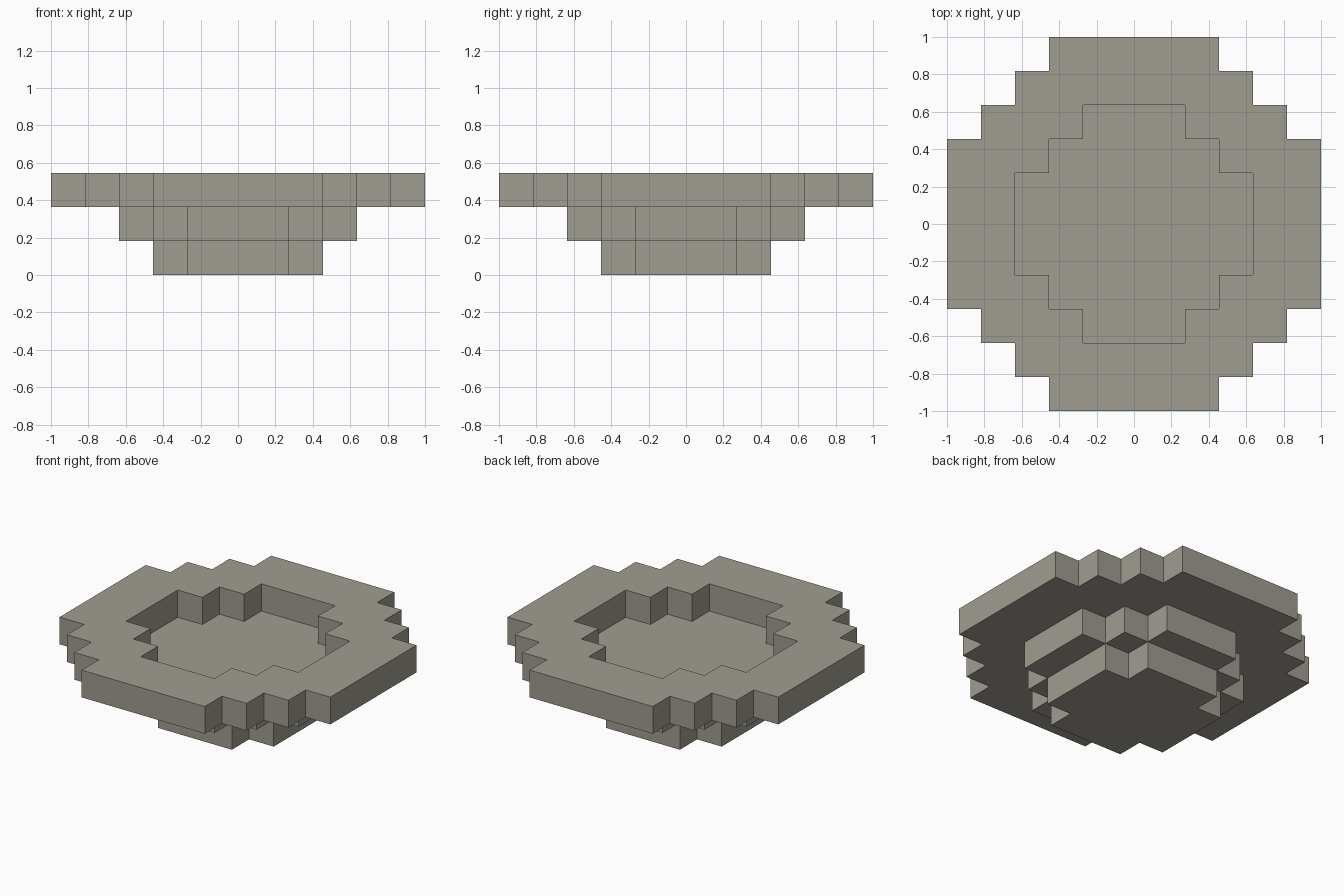
import bpy, bmesh
from mathutils import Vector

if "Cube" in bpy.data.objects:
    bpy.data.objects.remove(bpy.data.objects["Cube"])

U = 2 / 11  # block size: the bowl is 11 blocks across

stone = bpy.data.materials.new("warm grey stone")
stone.diffuse_color = (0.352, 0.335, 0.287, 1)
stone.use_nodes = True
stone.node_tree.nodes["Principled BSDF"].inputs["Base Color"].default_value = stone.diffuse_color


def disc(reach, level):
    """Stepped disc of blocks: corners trimmed by a diagonal limit."""
    limit = {2: 3, 3: 4, 5: 7}[reach]
    r = range(-reach, reach + 1)
    return {(x, y, level) for x in r for y in r if abs(x) + abs(y) <= limit}


# Three layers: foot, bowl floor, and the wide rim around the opening
layers = {
    "bowl_foot": disc(2, 0),
    "bowl_floor": disc(3, 1),
    "bowl_rim": disc(5, 2) - disc(3, 2),
}
filled = set().union(*layers.values())


def build(name, cells):
    """Make only the block faces that are exposed to air."""
    bm = bmesh.new()
    for c in cells:
        centre = Vector((c[0], c[1], c[2] + 0.5))
        for axis in range(3):
            for sign in (-1, 1):
                n = Vector((0, 0, 0))
                n[axis] = sign
                if tuple(int(a + b) for a, b in zip(c, n)) in filled:
                    continue
                a = Vector((0, 0, 0))
                a[(axis + 1) % 3] = 0.5
                b = n.cross(a)
                corners = (a + b, b - a, -a - b, a - b)
                bm.faces.new([bm.verts.new((centre + n * 0.5 + k) * U) for k in corners])
    bmesh.ops.remove_doubles(bm, verts=bm.verts, dist=0.001)
    mesh = bpy.data.meshes.new(name)
    bm.to_mesh(mesh)
    bm.free()
    mesh.materials.append(stone)
    bpy.context.collection.objects.link(bpy.data.objects.new(name, mesh))


for name, cells in layers.items():
    build(name, cells)
